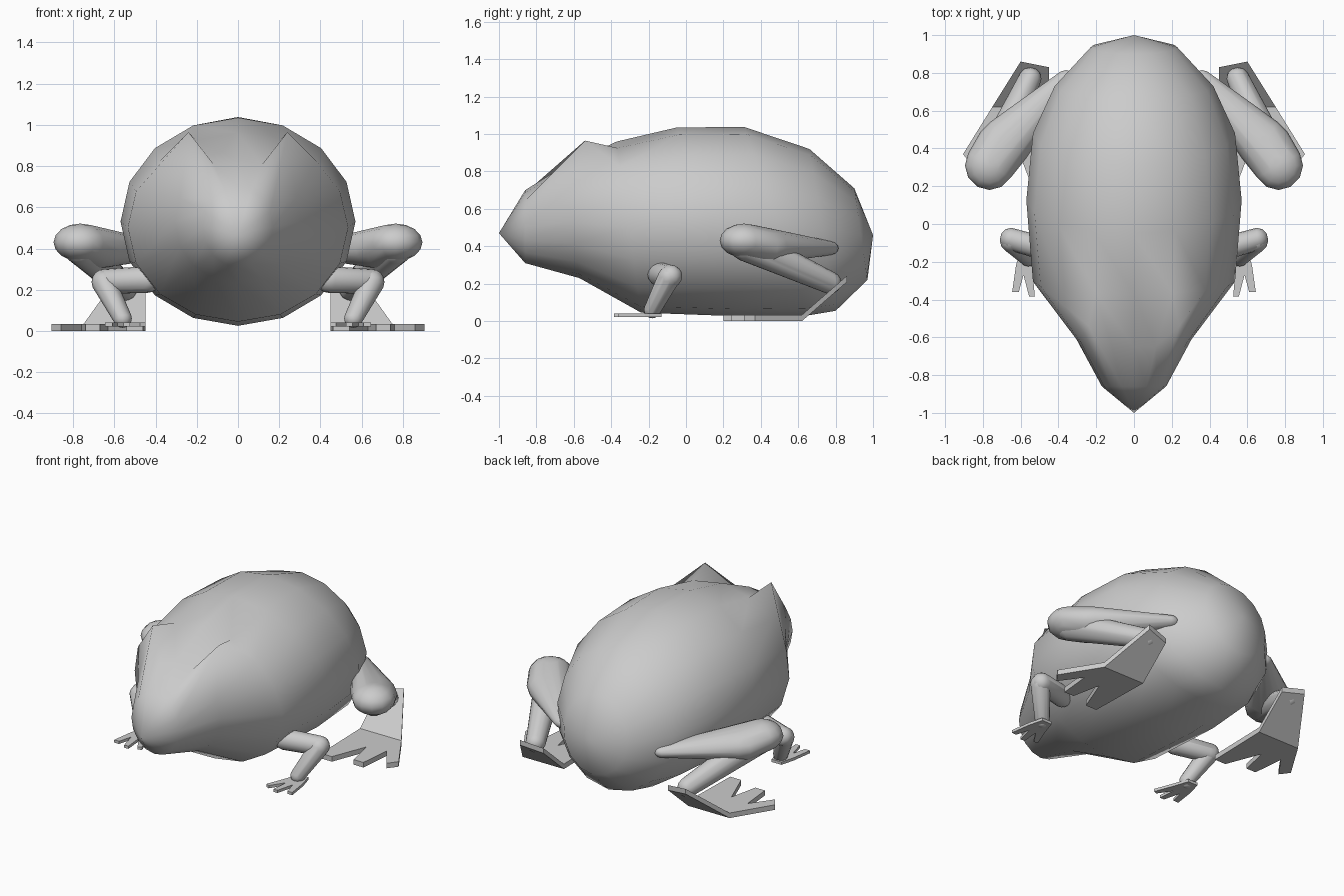
import bpy, bmesh
from math import sin, cos, pi
from mathutils import Vector

if "Cube" in bpy.data.objects:
    bpy.data.objects.remove(bpy.data.objects["Cube"])


def finish(name, bm, angle=40, mirror=False, smooth=True):
    bmesh.ops.recalc_face_normals(bm, faces=bm.faces)
    me = bpy.data.meshes.new(name)
    bm.to_mesh(me)
    bm.free()
    ob = bpy.data.objects.new(name, me)
    bpy.context.collection.objects.link(ob)
    if smooth:
        bpy.ops.object.select_all(action='DESELECT')
        bpy.context.view_layer.objects.active = ob
        ob.select_set(True)
        bpy.ops.object.shade_smooth_by_angle(angle=angle * pi / 180)
    if mirror:
        ob.modifiers.new("mirror", 'MIRROR')
    return ob


def ball(c, r, flat=1.0, n=12, m=8):
    return [Vector(c) + Vector((r * sin(pi * i / m) * cos(2 * pi * j / n),
                                r * sin(pi * i / m) * sin(2 * pi * j / n),
                                r * flat * cos(pi * i / m)))
            for i in range(m + 1) for j in range(n if 0 < i < m else 1)]


def limb(name, joints, flat=1.0):
    # smooth skin stretched around a few (centre, radius) joints
    bm = bmesh.new()
    for c, r in joints:
        for p in ball(c, r, flat):
            bm.verts.new(p)
    bmesh.ops.convex_hull(bm, input=bm.verts)
    loose = [v for v in bm.verts if not v.link_faces]
    bmesh.ops.delete(bm, geom=loose, context='VERTS')
    return finish(name, bm, 60, mirror=True)


def plate(name, polys, height, thick):
    # thin webbed foot: flat outlines lifted by a height function, then thickened
    bm = bmesh.new()
    for poly in polys:
        bm.faces.new([bm.verts.new((x, y, height(y))) for x, y in poly])
    bmesh.ops.remove_doubles(bm, verts=bm.verts, dist=1e-4)
    ext = bmesh.ops.extrude_face_region(bm, geom=bm.faces[:], use_keep_orig=True)
    for v in ext["geom"]:
        if isinstance(v, bmesh.types.BMVert):
            v.co.z += thick
    return finish(name, bm, mirror=True, smooth=False)


# Body: tilted rings (top y, top z, bottom y, bottom z, half width)
RINGS = [(.90, .71, .97, .22, .23), (.66, .92, .80, .055, .42),
         (.31, 1.038, .65, .03, .535), (-.05, 1.035, .30, .025, .57),
         (-.37, .96, -.24, .045, .535), (-.65, .83, -.57, .23, .305),
         (-.86, .70, -.86, .31, .17)]
N = 16
bm = bmesh.new()
rings = []
for ty, tz, by, bz, w in RINGS:
    ring = []
    for k in range(N):
        a = 2 * pi * k / N
        f = (1 + cos(a)) / 2
        ring.append(bm.verts.new((w * sin(a), by + (ty - by) * f, bz + (tz - bz) * f)))
    rings.append(ring)
# Brow peaks pulled out of the head
for k, side in ((2, 1), (N - 2, -1)):
    rings[5][k].co = (side * .24, -.54, .965)
tail, nose = bm.verts.new((0, 1, .46)), bm.verts.new((0, -1, .47))
for k in range(N):
    j = (k + 1) % N
    for r, s in zip(rings, rings[1:]):
        bm.faces.new((r[k], r[j], s[j], s[k]))
    bm.faces.new((tail, rings[0][j], rings[0][k]))
    bm.faces.new((nose, rings[-1][k], rings[-1][j]))
finish("body", bm, 100)

# Hind legs
limb("thigh", [((.36, .76, .39), .055), ((.69, .42, .40), .14),
               ((.765, .31, .43), .13)], .7)
limb("shin", [((.76, .32, .41), .09), ((.55, .77, .205), .06)])
heel = [(.45, .83), (.60, .86), (.75, .62), (.45, .62)]
toes = [(.45, .62), (.75, .62), (.905, .37), (.86, .31), (.76, .45),
        (.74, .24), (.67, .24), (.63, .43), (.54, .20), (.46, .20)]
plate("hind_foot", [heel, toes], lambda y: max(0, y - .62) * .87, .033)

# Front legs
limb("upper_arm", [((.44, -.14, .25), .065), ((.65, -.08, .24), .06)])
limb("forearm", [((.65, -.09, .235), .06), ((.56, -.18, .06), .045)])
hand = [(.53, -.13), (.60, -.13), (.625, -.22), (.645, -.36), (.61, -.36),
        (.585, -.27), (.555, -.385), (.525, -.385), (.535, -.27),
        (.475, -.36), (.45, -.35), (.50, -.22)]
plate("front_foot", [hand], lambda y: .022, .018)
